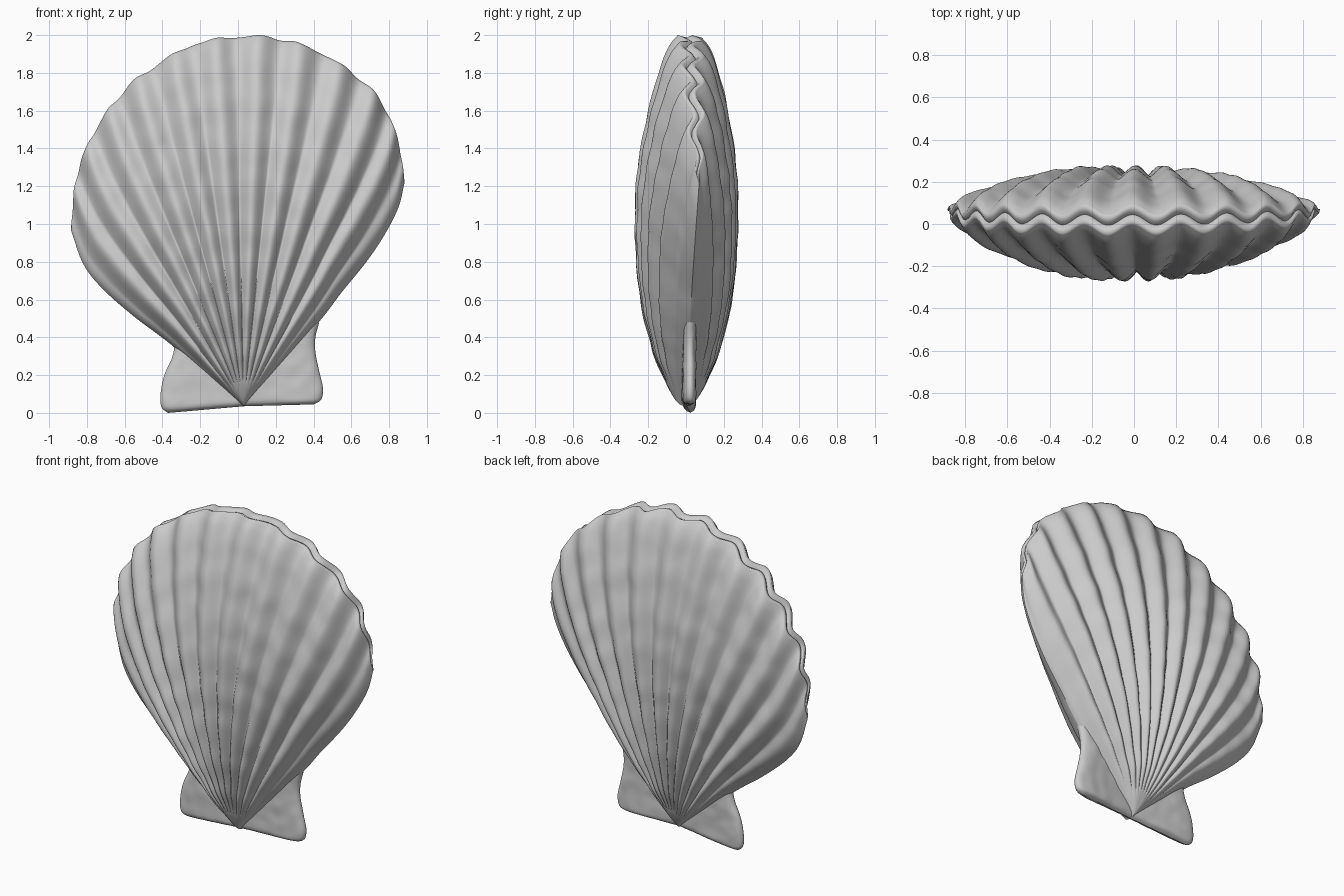
import bpy, bmesh, math
from mathutils import Vector, noise

if "Cube" in bpy.data.objects:
    bpy.data.objects.remove(bpy.data.objects["Cube"])

RIBS = 12
UMBO = Vector((0.03, 0.035))
NU = 260


def spline(pts, n):
    """Catmull-Rom through 2D points, resampled evenly by arc length to n+1 points."""
    p = [Vector(q) for q in pts]
    p = [2 * p[0] - p[1]] + p + [2 * p[-1] - p[-2]]
    dense = []
    for i in range(1, len(p) - 2):
        a, b, c, d = p[i - 1:i + 3]
        for k in range(40):
            t = k / 40
            dense.append(0.5 * (2 * b + (c - a) * t + (2 * a - 5 * b + 4 * c - d) * t * t
                                + (3 * b - a - 3 * c + d) * t ** 3))
    dense.append(p[-2])
    dist = [0.0]
    for a, b in zip(dense, dense[1:]):
        dist.append(dist[-1] + (b - a).length)
    out, j = [], 0
    for i in range(n + 1):
        s = dist[-1] * i / n
        while j < len(dense) - 2 and dist[j + 1] < s:
            j += 1
        out.append(dense[j].lerp(dense[j + 1], min(1, (s - dist[j]) / max(1e-9, dist[j + 1] - dist[j]))))
    return out


def grid_object(name, rows, flip):
    """Smooth quad surface from rows of points."""
    bm = bmesh.new()
    vs = [[bm.verts.new(q) for q in r] for r in rows]
    for r0, r1 in zip(vs, vs[1:]):
        for i in range(len(r0) - 1):
            f = [r0[i], r0[i + 1], r1[i + 1], r1[i]]
            bm.faces.new(f[::-1] if flip else f)
    bmesh.ops.remove_doubles(bm, verts=bm.verts, dist=1e-5)
    for f in bm.faces:
        f.smooth = True
    me = bpy.data.meshes.new(name)
    bm.to_mesh(me)
    bm.free()
    ob = bpy.data.objects.new(name, me)
    bpy.context.collection.objects.link(ob)
    return ob


# Outline curves: scalloped rim (left to right) and the two plain flanks
rim = spline([(-.885, .97), (-.86, 1.22), (-.80, 1.41), (-.71, 1.57), (-.59, 1.72), (-.45, 1.83),
              (-.28, 1.93), (-.13, 1.975), (.05, 1.995), (.27, 1.97), (.45, 1.90), (.62, 1.79),
              (.75, 1.66), (.82, 1.52), (.86, 1.39), (.882, 1.22)], NU)
SN = 200
flanks = {-1: spline([UMBO, (-.34, .35), (-.55, .51), (-.72, .66), (-.82, .79), (-.885, .97)], SN),
          1: spline([UMBO, (.41, .46), (.55, .64), (.68, .80), (.78, .95), (.85, 1.09), (.882, 1.22)], SN)}
# Half thickness along the middle: (distance from hinge, half thickness), then the tucked-in lip
section = spline([(0, 0), (.006, .035), (.03, .07), (.08, .12), (.18, .183), (.33, .235), (.5, .25),
                  (.65, .237), (.8, .187), (.9, .137), (.97, .085), (1, .04)], 90) \
    + [Vector((.995, .015)), Vector((.985, 0))]


def flank_bow(side, t):
    k = min(SN, t * SN)
    i = min(SN - 1, int(k))
    return flanks[side][i].lerp(flanks[side][i + 1], k - i) - UMBO.lerp(flanks[side][-1], t)


def rib(phi, t):
    """Rounded ribs with narrow grooves, turning into an even wave at the rim."""
    m = min(1, t / .95) ** 2
    return (1 - m) * (2 * abs(math.cos(phi / 2)) - 1) + m * math.cos(phi)


def valve(name, sgn):
    rows = []
    for t, h in section:
        # ribs fade out into a smooth beak at the hinge
        k = max(0, min(1, (t - .06) / .55))
        ramp = k * (2 - k)
        row = []
        for i in range(NU + 1):
            u = 2 * i / NU - 1
            side = -1 if u < 0 else 1
            phi = RIBS * math.pi * (u - .056) + math.pi
            fade = 1 - u ** 8
            p = UMBO + t * (rim[i] - UMBO) + flank_bow(side, t) * u * u
            uneven = .004 * math.cos(phi) + .005 * noise.noise(Vector((u * 14, 3, 1)))
            p += (rim[i] - UMBO) * (uneven * t ** 8 * fade)
            g = max(0, 1 - abs(u) ** 2.5) ** .7
            amp = .025 * ramp * fade
            # growth bands and slight surface unevenness
            rough = .005 * noise.noise(Vector((p.x * 9, p.y * 9, sgn * 5))) + .002 * math.sin(t * 55)
            out = h * g + amp * rib(phi + (math.pi if sgn > 0 else 0), t) + rough * min(1, h * 8) * g
            row.append((p.x, .02 * t ** 3 + .05 * u * u * t + sgn * out, p.y))
        rows.append(row)
    return grid_object(name, rows, sgn > 0)


valve("front_valve", -1)
valve("back_valve", 1)


# Ears: flat wings beside the hinge, rounded at their outer and lower edges
def ear(name, edge, side):
    for sgn, tag in ((-1, "front"), (1, "back")):
        rows = []
        for k, e in enumerate(spline(edge, 40)):
            v = k / 40
            row = []
            for j in range(41):
                s = math.sin(j / 40 * math.pi / 2)
                p = Vector((.03, .035 + .34 * v)).lerp(e, s)
                h = (.028 + .010 * s) * math.sqrt(max(0, 1 - s ** 10))
                h *= math.sqrt(max(0, 1 - (1 - min(1, v / .12)) ** 2))
                h += .004 * noise.noise(Vector((p.x * 14, p.y * 14, sgn))) * min(1, h * 30)
                row.append((p.x, .005 + .018 * s + sgn * h, p.y))
            rows.append(row)
        grid_object(name + "_" + tag, rows, (sgn > 0) == (side > 0))


ear("left_ear", [(-.37, 0), (-.405, .03), (-.41, .10), (-.39, .20), (-.35, .29), (-.34, .36), (-.38, .41)], -1)
ear("right_ear", [(.40, .045), (.44, .07), (.45, .13), (.43, .22), (.41, .32), (.41, .40), (.43, .48)], 1)
